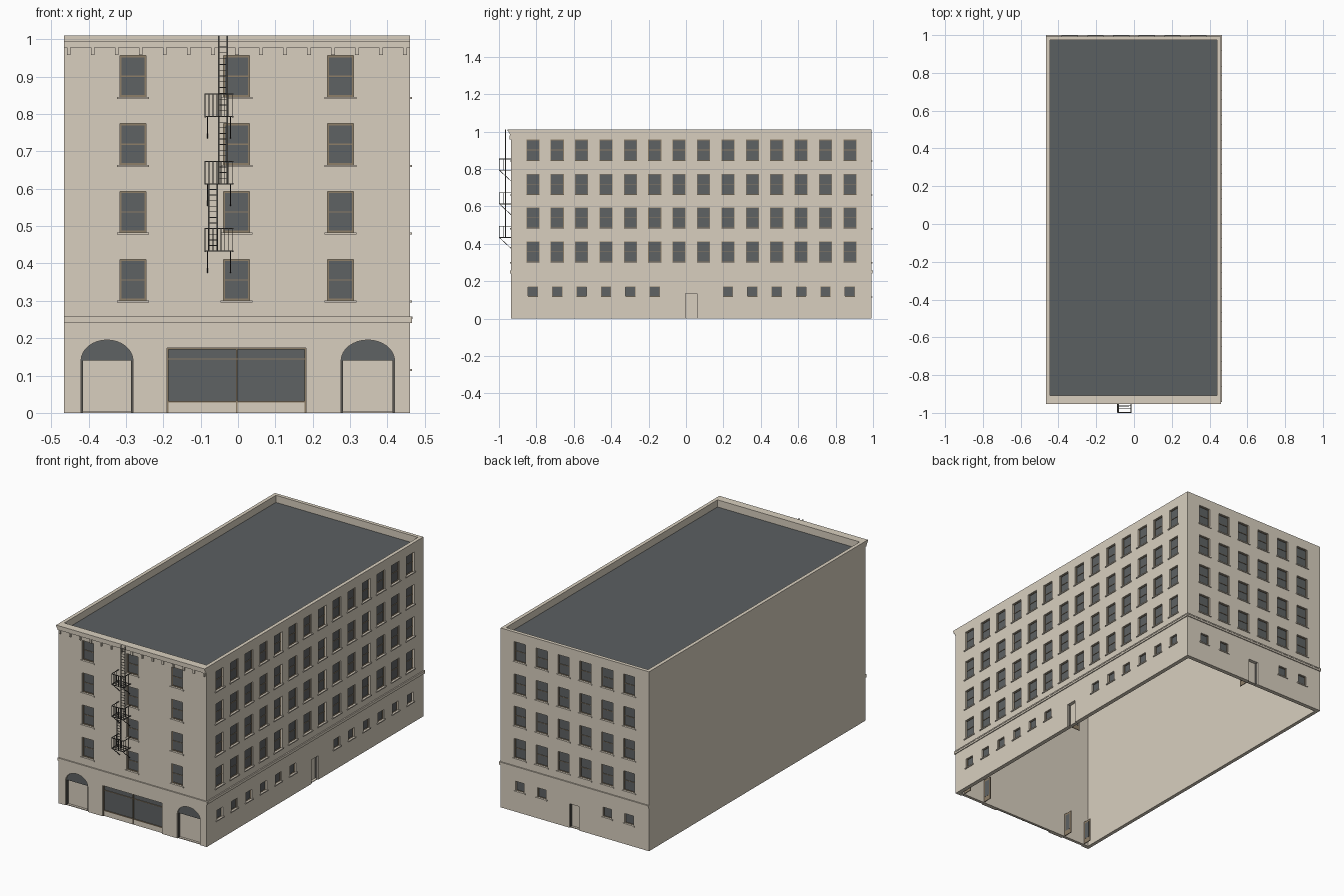
import bpy, bmesh, math
from mathutils import Vector, Matrix

cube = bpy.data.objects.get("Cube")
if cube:
    bpy.data.objects.remove(cube)


def material(name, rgb):
    m = bpy.data.materials.new(name)
    m.use_nodes = True
    m.diffuse_color = (*rgb, 1)
    m.node_tree.nodes["Principled BSDF"].inputs["Base Color"].default_value = (*rgb, 1)
    return m


STONE = material("beige stone", (0.69, 0.625, 0.52))
GLASS = material("dark glass", (0.112, 0.122, 0.125))
ROOF = material("roof grey", (0.105, 0.115, 0.12))
FRAME = material("brown frame", (0.27, 0.21, 0.14))
IRON = material("dark iron", (0.1, 0.095, 0.085))

X0, X1, Y0, Y1, TOP = -0.465, 0.46, -0.935, 0.993, 1.01
THICK = 0.02
parts = {}


def part(name, mat):
    if name not in parts:
        parts[name] = (bmesh.new(), mat)
    return parts[name][0]


def side(origin, u):
    """Local frame of a wall: along it, up, outward."""
    u, up = Vector(u), Vector((0, 0, 1))
    m = Matrix((u, up, u.cross(up))).transposed().to_4x4()
    m.translation = origin
    return m


def box(name, mat, m, u, v, w):
    lo, hi = Vector((u[0], v[0], w[0])), Vector((u[1], v[1], w[1]))
    size = hi - lo
    bmesh.ops.create_cube(part(name, mat), size=1, matrix=m @ Matrix.Translation((lo + hi) / 2)
                          @ Matrix.Diagonal((*size, 1)))


def bar(name, mat, m, p, q, r=0.0015):
    p, q = Vector(p), Vector(q)
    d = q - p
    bmesh.ops.create_cube(part(name, mat), size=1, matrix=m @ Matrix.Translation((p + q) / 2)
                          @ d.to_track_quat('Z', 'Y').to_matrix().to_4x4()
                          @ Matrix.Diagonal((2 * r, 2 * r, d.length, 1)))


def arc(u0, u1, spring, top, n=16):
    c, r = (u0 + u1) / 2, (u1 - u0) / 2
    return [(c - r * math.cos(math.pi * i / n), spring + (top - spring) * math.sin(math.pi * i / n))
            for i in range(n + 1)]


def finish(name, bm, mat):
    me = bpy.data.meshes.new(name)
    bm.to_mesh(me)
    bm.free()
    me.materials.append(mat)
    ob = bpy.data.objects.new(name, me)
    bpy.context.collection.objects.link(ob)
    return ob


def wall(name, m, u0, u1, holes=(), arches=()):
    """Thick wall with rectangular holes; arched holes get spandrels; closed behind by a lining."""
    bm = bmesh.new()

    def face(pts):
        bm.faces.new([bm.verts.new((a, b, 0)) for a, b in pts])

    rects = list(holes) + [(a, b, 0, t) for a, b, s, t in arches]
    us = sorted({round(x, 4) for r in rects for x in r[:2]} | {u0, u1})
    vs = sorted({round(x, 4) for r in rects for x in r[2:]} | {0, TOP})
    for a, b in zip(us, us[1:]):
        for c, d in zip(vs, vs[1:]):
            cu, cv = (a + b) / 2, (c + d) / 2
            if not any(r[0] < cu < r[1] and r[2] < cv < r[3] for r in rects):
                face([(a, c), (b, c), (b, d), (a, d)])
    for a, b, s, t in arches:
        pts = arc(a, b, s, t)
        for p, q in zip(pts, pts[1:]):
            quad = [p, q, (q[0], t), (p[0], t)]
            face([x for i, x in enumerate(quad) if x not in quad[:i]])
    bmesh.ops.remove_doubles(bm, verts=bm.verts, dist=0.0001)
    ob = finish(name, bm, STONE)
    ob.matrix_world = m
    mod = ob.modifiers.new("thickness", 'SOLIDIFY')
    mod.thickness, mod.offset = THICK, -1
    if rects:
        box("wall_lining", STONE, m, (u0 + 0.01, u1 - 0.01), (0, 0.96), (-THICK - 0.003, 0.0005 - THICK))


def frame(m, u0, u1, v0, v1, t):
    w = (-0.014, -0.007)
    for u in ((u0, u0 + t), (u1 - t, u1)):
        box("window_frames", FRAME, m, u, (v0, v1), w)
    for v in ((v0, v0 + t), (v1 - t, v1)):
        box("window_frames", FRAME, m, (u0, u1), v, w)


def window(m, u, v0, width=0.07, height=0.11, t=0.003, rail=True):
    """Recessed sash window with a sill; returns its hole."""
    a, b, top = u - width / 2, u + width / 2, v0 + height
    box("window_glass", GLASS, m, (a, b), (v0, top), (-0.013, -0.011))
    frame(m, a, b, v0, top, t)
    if rail:
        mid = v0 + height / 2
        box("window_frames", FRAME, m, (a, b), (mid - 0.0015, mid + 0.0015), (-0.013, -0.008))
    box("window_sills", STONE, m, (a - 0.008, b + 0.008), (v0 - 0.006, v0), (-0.01, 0.005))
    return (a, b, v0, top)


def leaf(m, u, length, height):
    """Glazed door leaf standing open into the building."""
    w0, w1 = -THICK - length, -THICK - 0.002
    box("door_leaves", FRAME, m, (u - 0.002, u + 0.002), (0.003, height), (w0, w1))
    box("door_glass", GLASS, m, (u - 0.0025, u + 0.0025), (0.03, height - 0.012), (w0 + 0.01, w1 - 0.01))


def jambs(m, a, b, height, t):
    for u in ((a, a + t), (b - t, b)):
        box("door_jambs", IRON, m, u, (0, height), (-THICK, -0.006))
    box("door_thresholds", STONE, m, (a, b), (0, 0.004), (-THICK, -0.006))


def side_door(m, a, b):
    jambs(m, a, b, 0.135, 0.002)
    leaf(m, a + 0.004, 0.06, 0.13)
    return (a, b, 0, 0.135)


front = side((0, Y0, 0), (1, 0, 0))
right = side((X1, 0, 0), (0, 1, 0))
back = side((0, Y1, 0), (-1, 0, 0))
left = side((X0, 0, 0), (0, -1, 0))
ROWS = [0.301, 0.483, 0.664, 0.846]

# Front wall: windows, shopfront and arched entrances
holes = [window(front, x, z, t=0.0045) for x in (-0.281, -0.004, 0.274) for z in ROWS]
S0, S1, ST = -0.19, 0.182, 0.173
holes.append((S0, S1, 0, ST))
box("shop_glass", GLASS, front, (S0, S1), (0.03, ST), (-0.014, -0.012))
box("shop_kick_panel", STONE, front, (S0, S1), (0, 0.03), (-0.016, -0.008))
frame(front, S0, S1, 0.028, ST, 0.004)
for u in (S0 + 0.002, (S0 + S1) / 2, S1 - 0.002):
    box("shop_frames", FRAME, front, (u - 0.002, u + 0.002), (0, ST), (-0.015, -0.005))
box("shop_frames", FRAME, front, (S0, S1), (0.1425, 0.1455), (-0.014, -0.008))

arches = [(-0.42, -0.281, 0.14, 0.195), (0.276, 0.419, 0.14, 0.195)]
for a, b, s, t in arches:
    jambs(front, a, b, s, 0.005)
    for u in (a + 0.003, b - 0.003):
        leaf(front, u, 0.055, 0.136)
    bm = part("arch_glass", GLASS)
    bm.faces.new([bm.verts.new(front @ Vector((*p, -0.01))) for p in reversed(arc(a, b, s, t))])
wall("front_wall", front, X0, X1, holes, arches)

# Right wall: fourteen bays with a door between the small windows
bays = [-0.819 + 0.1304 * i for i in range(14)]
holes = [window(right, y, z) for y in bays for z in ROWS]
holes += [window(right, y, 0.118, 0.054, 0.054, 0.002, False) for i, y in enumerate(bays) if i not in (6, 7)]
holes.append(side_door(right, -0.004, 0.06))
wall("right_wall", right, Y0, Y1, holes)

# Back wall: six bays
bays = [0.136 * (i - 2.5) for i in range(6)]
holes = [window(back, x, z) for x in bays for z in ROWS]
holes += [window(back, x, 0.118, 0.054, 0.054, 0.002, False) for x in bays[:2] + bays[4:]]
holes.append(side_door(back, -0.03, 0.03))
wall("back_wall", back, -X1, -X0, holes)

# Blank party wall and roof deck
wall("left_wall", left, -Y1, -Y0)
box("roof_deck", ROOF, Matrix(), (X0 + 0.01, X1 - 0.01), (Y0 + 0.01, Y1 - 0.01), (0.955, 0.97))
box("front_parapet_cap", STONE, front, (X0, X1), (0.965, TOP), (-0.026, -0.002))

# String course around three sides
for m, a, b in ((front, X0, X1 + 0.006), (right, Y0, Y1), (back, -X1 - 0.006, -X0)):
    box("string_course", STONE, m, (a, b), (0.241, 0.251), (-0.002, 0.005))
    box("string_course", STONE, m, (a, b), (0.251, 0.258), (-0.002, 0.007))

# Front cornice with brackets
for v0, v1, w in ((0.978, 0.986, 0.006), (0.986, 0.994, 0.01), (0.994, 1.002, 0.015), (1.002, TOP, 0.019)):
    box("cornice", STONE, front, (X0, X1), (v0, v1), (-0.002, w))
for i in range(15):
    u = -0.453 + 0.0643 * i
    box("cornice_brackets", STONE, front, (u - 0.005, u + 0.005), (0.958, 0.979), (-0.002, 0.008))

# Fire escape: balconies with rails and braces
P0, P1, OUT = -0.088, -0.014, 0.063
for z in (0.433, 0.613, 0.793):
    for i in range(4):
        w = 0.006 + i * (OUT - 0.006) / 3
        bar("escape_decks", IRON, front, (P0, z, w), (P1, z, w))
    for u in (P0, P1):
        bar("escape_decks", IRON, front, (u, z, 0), (u, z, OUT), 0.002)
        brace = u + math.copysign(0.006, -0.05 - u)
        bar("escape_braces", IRON, front, (brace, z, OUT), (brace, z - 0.058, 0))
        bar("escape_rails", IRON, front, (u, z + 0.06, 0), (u, z + 0.06, OUT))
        for w in (0.022, 0.042):
            bar("escape_rails", IRON, front, (u, z, w), (u, z + 0.06, w), 0.001)
    bar("escape_rails", IRON, front, (P0, z + 0.06, OUT), (P1, z + 0.06, OUT))
    for i in range(8):
        u = P0 + (P1 - P0) * i / 7
        bar("escape_rails", IRON, front, (u, z, OUT), (u, z + 0.06, OUT), 0.001)

# Fire escape ladders
for a, z0, z1 in ((-0.078, 0.433, 0.613), (-0.052, 0.613, 0.793), (-0.052, 0.793, TOP)):
    b = a + 0.023
    for u in (a, b):
        bar("escape_ladders", IRON, front, (u, z0, 0.03), (u, z1, 0.03), 0.002)
    n = round((z1 - z0) / 0.015)
    for i in range(1, n):
        z = z0 + (z1 - z0) * i / n
        bar("escape_ladders", IRON, front, (a, z, 0.03), (b, z, 0.03), 0.001)

for name, (bm, mat) in parts.items():
    finish(name, bm, mat)
